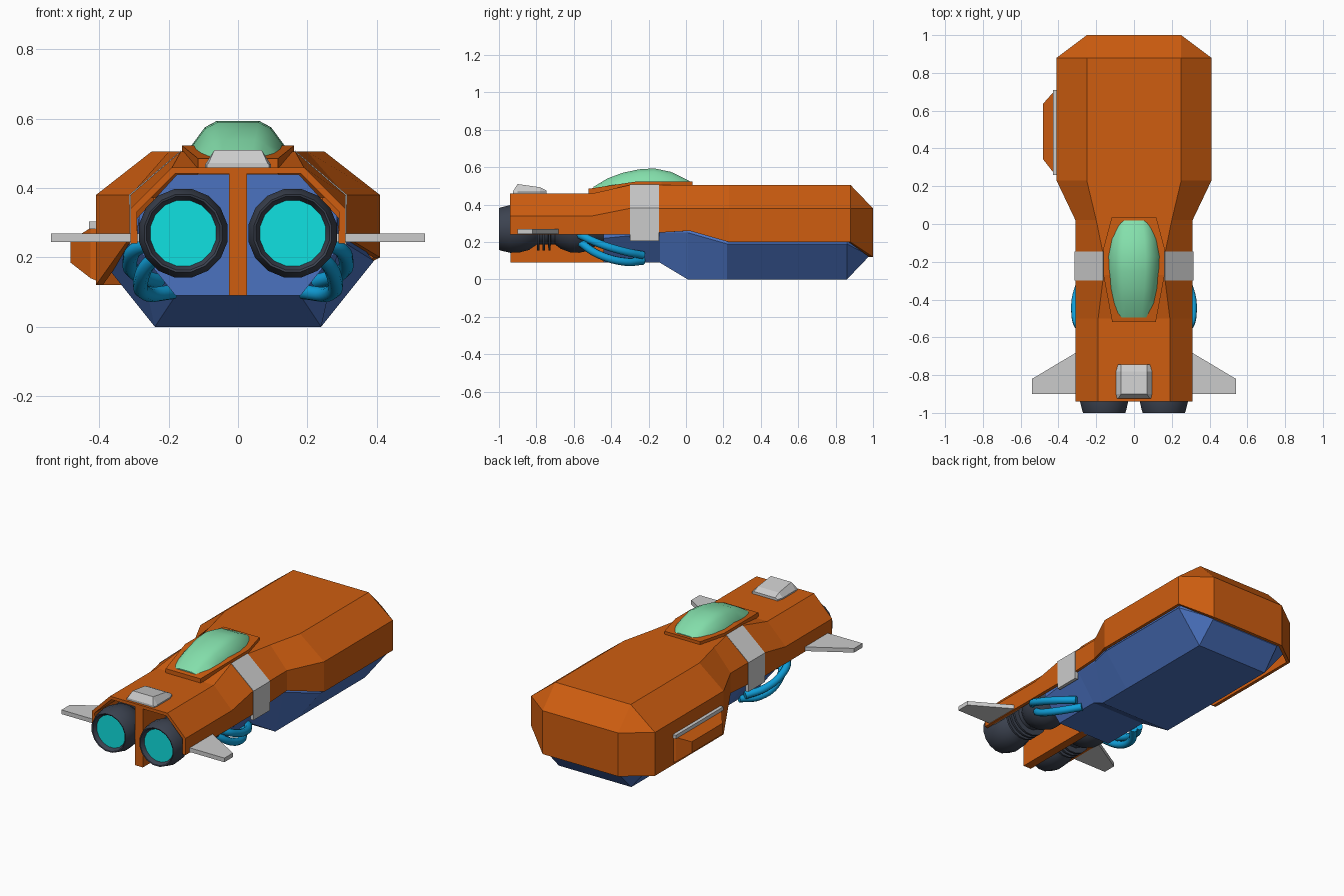
import bpy, bmesh
from math import sin, cos, pi, radians

if "Cube" in bpy.data.objects:
    bpy.data.objects.remove(bpy.data.objects["Cube"])


def material(name, r, g, b):
    m = bpy.data.materials.new(name)
    m.diffuse_color = (r, g, b, 1)
    m.use_nodes = True
    m.node_tree.nodes["Principled BSDF"].inputs["Base Color"].default_value = m.diffuse_color
    return m


ORANGE = material("orange", 0.62, 0.11, 0.005)
BLUE = material("blue", 0.07, 0.17, 0.53)
GREEN = material("glass", 0.23, 0.74, 0.41)
CYAN = material("glow", 0.005, 0.75, 0.75)
PIPE = material("pipe_blue", 0.005, 0.35, 0.70)
DARK = material("dark", 0.045, 0.055, 0.08)


def loft(name, rings, mat=None, closed=True, caps=(True, True), mirror=False, smooth=None):
    """Skin a list of equally long point rings."""
    bm = bmesh.new()
    rows = [[bm.verts.new(p) for p in ring] for ring in rings]
    n = len(rows[0])
    for a, b in zip(rows, rows[1:]):
        for i in range(n if closed else n - 1):
            j = (i + 1) % n
            bm.faces.new((a[i], a[j], b[j], b[i]))
    if caps[0]:
        bm.faces.new(rows[0])
    if caps[1]:
        bm.faces.new(rows[-1])
    bmesh.ops.remove_doubles(bm, verts=bm.verts, dist=1e-4)
    bmesh.ops.recalc_face_normals(bm, faces=bm.faces)
    me = bpy.data.meshes.new(name)
    bm.to_mesh(me)
    bm.free()
    ob = bpy.data.objects.new(name, me)
    bpy.context.collection.objects.link(ob)
    if mat:
        me.materials.append(mat)
    if mirror:
        ob.modifiers.new("mirror", "MIRROR").use_mirror_merge = False
    if smooth:
        bpy.ops.object.select_all(action='DESELECT')
        ob.select_set(True)
        bpy.context.view_layer.objects.active = ob
        bpy.ops.object.shade_smooth_by_angle(angle=radians(smooth))
    return ob


def section(y, half):
    """Symmetric cross-section at y from right-half (x, z) points."""
    return [(-x, y, z) for x, z in half] + [(x, y, z) for x, z in reversed(half)]


def solidify(ob, t):
    m = ob.modifiers.new("thickness", "SOLIDIFY")
    m.thickness, m.offset = t, -1


def turned(name, profile, mat, cx, cz, n=16):
    """Lathe (y, r) profile about an axis parallel to y."""
    return loft(name, [[(cx + r * cos(2 * pi * (i + .5) / n), y, cz + r * sin(2 * pi * (i + .5) / n))
                        for i in range(n)] for y, r in profile], mat, mirror=True, smooth=35)


# Upper shell: y, top half-width, top z, side half-width, shoulder z, bottom z
shell = [section(y, [(sw, zb), (sw, zs), (tw, zt)]) for y, tw, zt, sw, zs, zb in (
    (-.94, .19, .46, .31, .34, .24),
    (-.50, .19, .46, .31, .34, .24),
    (-.30, .165, .505, .31, .38, .24),
    (-.15, .165, .505, .31, .38, .25),
    (.02, .20, .505, .31, .38, .26),
    (.23, .25, .505, .41, .38, .20),
    (.88, .25, .505, .41, .38, .20),
    (1.0, .25, .38, .25, .38, .12))]
for s in shell[5:7]:          # deeper skirt on the left side
    s[0] = (s[0][0], s[0][1], .12)
solidify(loft("upper_hull", shell, ORANGE, closed=False, caps=(False, True)), .02)

# Lower hull: y, keel half-width, keel z, chine half-width, chine z
rings = [section(y, [(kw, kz), (cw, cz), (min(cw, .285), .32), (.175, .44)]) for y, kw, kz, cw, cz in (
    (-.44, .18, .09, .285, .22),
    (-.14, .18, .09, .295, .25),
    (.01, .24, 0, .295, .25),
    (.22, .24, 0, .392, .19),
    (.86, .24, 0, .392, .19))]
rings.append(section(.975, [(.235, .12), (.235, .13), (.23, .25), (.175, .35)]))
loft("lower_hull", rings, BLUE)

# Grey bands wrapped over each flank
solidify(loft("side_band", [[(.312, y, .205), (.314, y, .381), (.165, y, .508)] for y in (-.30, -.145)],
              closed=False, caps=(False, False), mirror=True), .02)


def box(name, x0, x1, y0, y1, z0, z1, mat=None):
    return loft(name, [[(x0, y, z0), (x1, y, z0), (x1, y, z1), (x0, y, z1)] for y in (y0, y1)], mat)


# Divider between the engines
box("engine_divider", -.026, .026, -.938, -.43, .09, .45, ORANGE)

# Canopy frame and faceted glass
loft("canopy_frame", [section(y, [(w, z - .045), (w, z)]) for y, w, z in (
    (-.52, .115, .485), (-.27, .162, .523), (-.13, .162, .523), (.035, .118, .523))], ORANGE)
loft("canopy_glass", [section(y, [(w, .46), (w * .94, .46 + (z - .46) * .45),
                                 (w * .66, .46 + (z - .46) * .86), (w * .42, z)])
                      for y, w, z in ((-.495, .095, .495), (-.42, .115, .54), (-.34, .132, .57),
                                      (-.25, .143, .589), (-.17, .145, .594), (-.08, .133, .575),
                                      (-.02, .117, .546), (.018, .10, .527))], GREEN, smooth=30)

# Rear dorsal vent
loft("dorsal_vent", [section(y, [(w, .455), (w, .468), (t, z)]) for y, w, t, z in (
    (-.925, .09, .085, .472), (-.90, .095, .068, .51), (-.78, .095, .07, .493), (-.745, .085, .07, .475))])

# Tail fins
loft("tail_fin", [[(x, y, z) for x, y in ((.28, -.665), (.54, -.82), (.54, -.90), (.28, -.90))]
                  for z in (.244, .269)], mirror=True)

# Engines: nozzle, ribbed neck and rear bulb in one lathe profile
profile = [(-.965, .094), (-.998, .108), (-1.0, .114), (-.985, .119), (-.94, .13), (-.89, .128),
           (-.84, .115), (-.805, .09)]
for y in (-.79, -.76, -.73):
    profile += [(y - .007, .085), (y - .006, .118), (y + .006, .118), (y + .007, .085)]
profile += [(-.70, .085), (-.67, .108), (-.62, .127), (-.57, .13), (-.52, .118), (-.48, .09), (-.42, .08)]
turned("engine", profile, DARK, .158, .27)
turned("engine_glow", [(-.975, .0965), (-.96, .0965)], CYAN, .158, .27)

# Coolant pipes looping out from each engine to the lower hull
for k, pts in enumerate((
        ((.21, -.59, .25), (.285, -.55, .23), (.312, -.46, .19), (.29, -.33, .15), (.23, -.23, .13)),
        ((.18, -.60, .23), (.245, -.56, .195), (.28, -.47, .135), (.26, -.33, .095), (.19, -.23, .10)))):
    cu = bpy.data.curves.new("coolant_pipe", "CURVE")
    cu.dimensions = "3D"
    cu.bevel_depth, cu.bevel_resolution, cu.resolution_u = .022, 2, 6
    cu.use_fill_caps = True
    sp = cu.splines.new("BEZIER")
    sp.bezier_points.add(len(pts) - 1)
    for b, p in zip(sp.bezier_points, pts):
        b.co = p
        b.handle_left_type = b.handle_right_type = "AUTO"
    cu.materials.append(PIPE)
    ob = bpy.data.objects.new(f"coolant_pipe_{k + 1}", cu)
    bpy.context.collection.objects.link(ob)
    ob.modifiers.new("mirror", "MIRROR").use_mirror_merge = False

# Left side pod with grey rail on top
loft("side_pod", [[(x, y0, z0), (x, y1, z0), (x, y1, z1), (x, y0, z1)] for x, y0, y1, z0, z1 in (
    (-.40, .26, .71, .13, .29), (-.425, .27, .70, .14, .285), (-.483, .345, .635, .185, .25))], ORANGE)
box("pod_rail", -.43, -.40, .26, .71, .282, .303)
